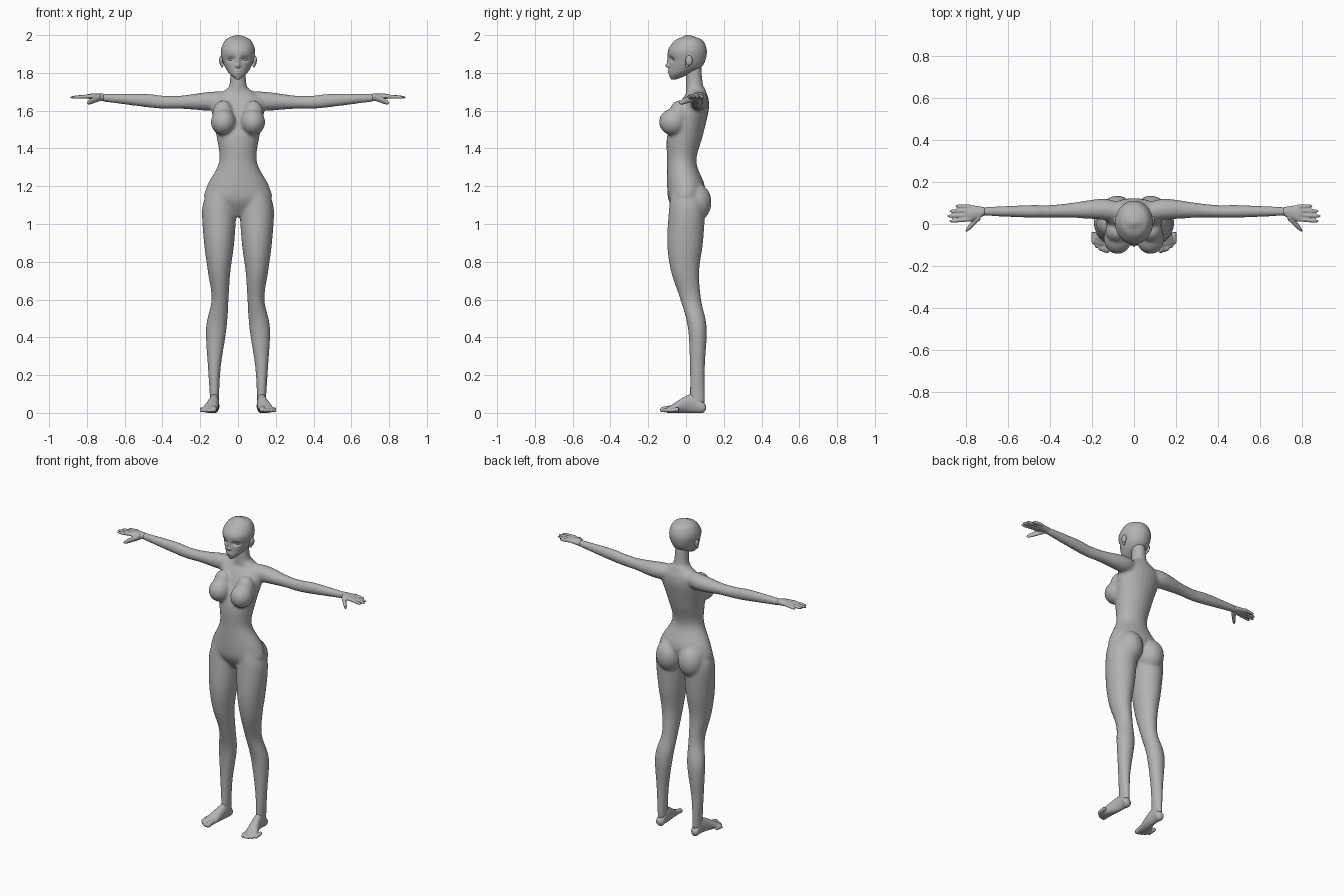
import bpy, bmesh, math
from mathutils import Vector

cube = bpy.data.objects.get("Cube")
if cube:
    bpy.data.objects.remove(cube, do_unlink=True)

shade = .45
grey = (shade, shade, shade, 1)
skin = bpy.data.materials.new("grey_skin")
skin.use_nodes = True
skin.diffuse_color = grey
skin.node_tree.nodes["Principled BSDF"].inputs["Base Color"].default_value = grey


def resample(rows, steps):
    """Resample rows of numbers along a smooth curve."""
    rows = [Vector(row) for row in rows]
    padded = [rows[0], *rows, rows[-1]]
    smooth_rows = []
    for before, start, end, after in zip(padded, rows, rows[1:], padded[3:]):
        leave, arrive = (end - before) / 2, (after - start) / 2
        for step in range(steps):
            t = step / steps
            ease = t * t * (3 - 2 * t)
            smooth_rows.append(start.lerp(end, ease) + leave * t * (1 - t) ** 2
                               - arrive * t * t * (1 - t))
    return smooth_rows + [rows[-1]]


def loft(bm, axis, rows, side=1, steps=5, segments=24):
    """Skin ellipses; each row is (position, low, high, low, high)."""
    circle = [(math.cos(math.tau * index / segments), math.sin(math.tau * index / segments))
              for index in range(segments)]
    rings = []
    for position, low_a, high_a, low_b, high_b in resample(rows, steps):
        ring = []
        for cosine, sine in circle:
            a = (low_a + high_a + (high_a - low_a) * cosine) / 2
            b = (low_b + high_b + (high_b - low_b) * sine) / 2
            x, y, z = {"x": (position, a, b), "y": (a, position, b),
                       "z": (a, b, position)}[axis]
            ring.append(bm.verts.new((x * side, y, z)))
        rings.append(ring)
    for lower, upper in zip(rings, rings[1:]):
        for index in range(segments):
            bm.faces.new((lower[index - 1], lower[index], upper[index], upper[index - 1]))
    bm.faces.new(rings[0])
    bm.faces.new(rings[-1])


def upright_loft(bm, rows, **options):
    """Skin centred rows of (height, half width, front, back)."""
    loft(bm, "z", [(z, -half, half, front, back) for z, half, front, back in rows], **options)


def ball(bm, centre, radii, side):
    """Add an ellipsoid."""
    x, y, z = centre
    wide, deep, tall = radii
    rows = []
    for index in range(-9, 10):
        angle = math.pi / 20 * index
        w, d = wide * math.cos(angle), deep * math.cos(angle)
        rows.append((z + tall * math.sin(angle), x - w, x + w, y - d, y + d))
    loft(bm, "z", rows, side, steps=1)


def digit(bm, axis, start, end, start_radius, end_radius, side):
    """Add a round-ended finger or toe running mostly along one axis."""
    count = 10
    rows = []
    for index in range(count + 1):
        t = index / count
        x, y, z = Vector(start).lerp(Vector(end), t)
        radius = start_radius + (end_radius - start_radius) * t
        radius *= math.sqrt(1 - (.99 * t) ** 8)
        along, across = (x, y) if axis == "x" else (y, x)
        rows.append((along, across - radius, across + radius, z - radius, z + radius))
    loft(bm, axis, rows, side, steps=1, segments=12)


def finish(name, bm, voxel=None, smoothing=2):
    """Make the object, fusing its overlapping pieces if asked."""
    bmesh.ops.recalc_face_normals(bm, faces=bm.faces)
    for face in bm.faces:
        face.smooth = True
    mesh = bpy.data.meshes.new(name)
    bm.to_mesh(mesh)
    bm.free()
    mesh.materials.append(skin)
    part = bpy.data.objects.new(name, mesh)
    bpy.context.collection.objects.link(part)
    if voxel:
        fuse = part.modifiers.new("fuse", "REMESH")
        fuse.mode = "VOXEL"
        fuse.voxel_size = voxel
        fuse.use_smooth_shade = True
        relax = part.modifiers.new("relax", "SMOOTH")
        relax.iterations = smoothing


sides = (("left", 1), ("right", -1))

# Torso and neck: height, half width, front, back
torso = [(1.04, .03, -.04, .03), (1.12, .17, -.09, .08), (1.2, .165, -.1, .1),
         (1.33, .1, -.1, .055), (1.47, .115, -.1, .09), (1.6, .14, -.05, .12),
         (1.66, .14, -.02, .12), (1.69, .1, 0, .11), (1.72, .05, 0, .1)]
neck = [(1.66, .07, 0, .11), (1.74, .045, 0, .09), (1.84, .04, 0, .08)]
body = bmesh.new()
upright_loft(body, torso)
upright_loft(body, neck)

# Legs: height, inner, outer, front, back
leg = [(1.17, .03, .16, -.08, .08), (1.08, .01, .19, -.09, .1), (.9, .02, .18, -.1, .09),
       (.75, .04, .16, -.08, .07), (.6, .05, .14, -.03, .08), (.45, .06, .17, .01, .11),
       (.25, .09, .16, .02, .1), (.1, .1, .15, .02, .1), (.05, .1, .15, .02, .1)]
# Arms: distance out, front, back, bottom, top
arm = [(.06, .01, .1, 1.61, 1.7), (.15, .02, .12, 1.6, 1.7), (.3, .03, .1, 1.61, 1.68),
       (.4, .03, .09, 1.61, 1.68), (.5, .03, .09, 1.62, 1.69), (.73, .04, .08, 1.65, 1.69)]
for label, side in sides:
    loft(body, "z", leg, side)
    loft(body, "x", arm, side)
    # Chest and seat
    ball(body, (.078, -.07, 1.54), (.066, .073, .07), side)
    ball(body, (.08, -.035, 1.58), (.056, .055, .075), side)
    ball(body, (.08, .055, 1.115), (.08, .08, .1), side)
finish("body", body, voxel=.009, smoothing=5)

# Hands: distance out, front, back, bottom, top
palm = [(.71, .04, .08, 1.65, 1.69), (.78, .01, .09, 1.66, 1.69), (.81, .02, .08, 1.67, 1.68)]
# Feet: depth, inner, outer, bottom, top
sole = [(.106, .12, .14, .02, .04), (.09, .1, .15, 0, .06), (.05, .1, .15, 0, .1),
        (0, .1, .16, 0, .09), (-.08, .11, .19, 0, .04), (-.1, .12, .18, 0, .03)]
for label, side in sides:
    hand = bmesh.new()
    loft(hand, "x", palm, side)
    for index in range(4):
        reach = .888 - .01 * (index - 2) ** 2
        digit(hand, "x", (.78, .083 - .02 * index, 1.676),
              (reach, .085 - .024 * index, 1.67), .011, .009, side)
    # Thumb
    digit(hand, "x", (.73, .04, 1.67), (.8, -.033, 1.64), .02, .014, side)
    finish(label + "_hand", hand, voxel=.004)

    foot = bmesh.new()
    loft(foot, "y", sole, side)
    for index in range(5):
        radius = .011 if index else .016
        tip = Vector((.128 + .016 * index, .0025 * index ** 2 - .138, radius))
        digit(foot, "y", tip + Vector((0, .06, .008)), tip, radius, radius, side)
    finish(label + "_foot", foot, voxel=.004)

# Head: height, half width, front, back
skull = [(1.766, .01, -.08, -.05), (1.79, .04, -.09, .01), (1.82, .063, -.09, .07),
         (1.86, .08, -.09, .1), (1.92, .09, -.095, .11), (1.97, .07, -.06, .09),
         (1.99, .04, -.02, .05), (2, .01, 0, .02)]
# Face relief: sideways, height, width, tallness, push
eye_socket = (.036, 1.872, .02, .012, .016)
nose_bridge = (0, 1.86, .01, .024, -.01)
nose_tip = (0, 1.837, .011, .01, -.017)
upper_lip = (0, 1.812, .017, .004, -.007)
lower_lip = (0, 1.8, .014, .004, -.007)
head = bmesh.new()
upright_loft(head, skull, steps=8, segments=96)
for vert in head.verts:
    if vert.co.y < 0:
        across, height = abs(vert.co.x), vert.co.z
        for middle, level, width, tallness, push in (eye_socket, nose_bridge, nose_tip,
                                                     upper_lip, lower_lip):
            distance = math.hypot((across - middle) / width, (height - level) / tallness)
            vert.co.y += push * math.exp(-distance ** 2)
finish("head", head)

# Eyes and ears
for label, side in sides:
    eye = bmesh.new()
    ball(eye, (.037, -.06, 1.872), (.016, .012, .008), side)
    finish(label + "_eye", eye)
    ear = bmesh.new()
    ball(ear, (.09, .016, 1.866), (.01, .019, .026), side)
    ball(ear, (.085, .008, 1.845), (.008, .011, .016), side)
    finish(label + "_ear", ear)
